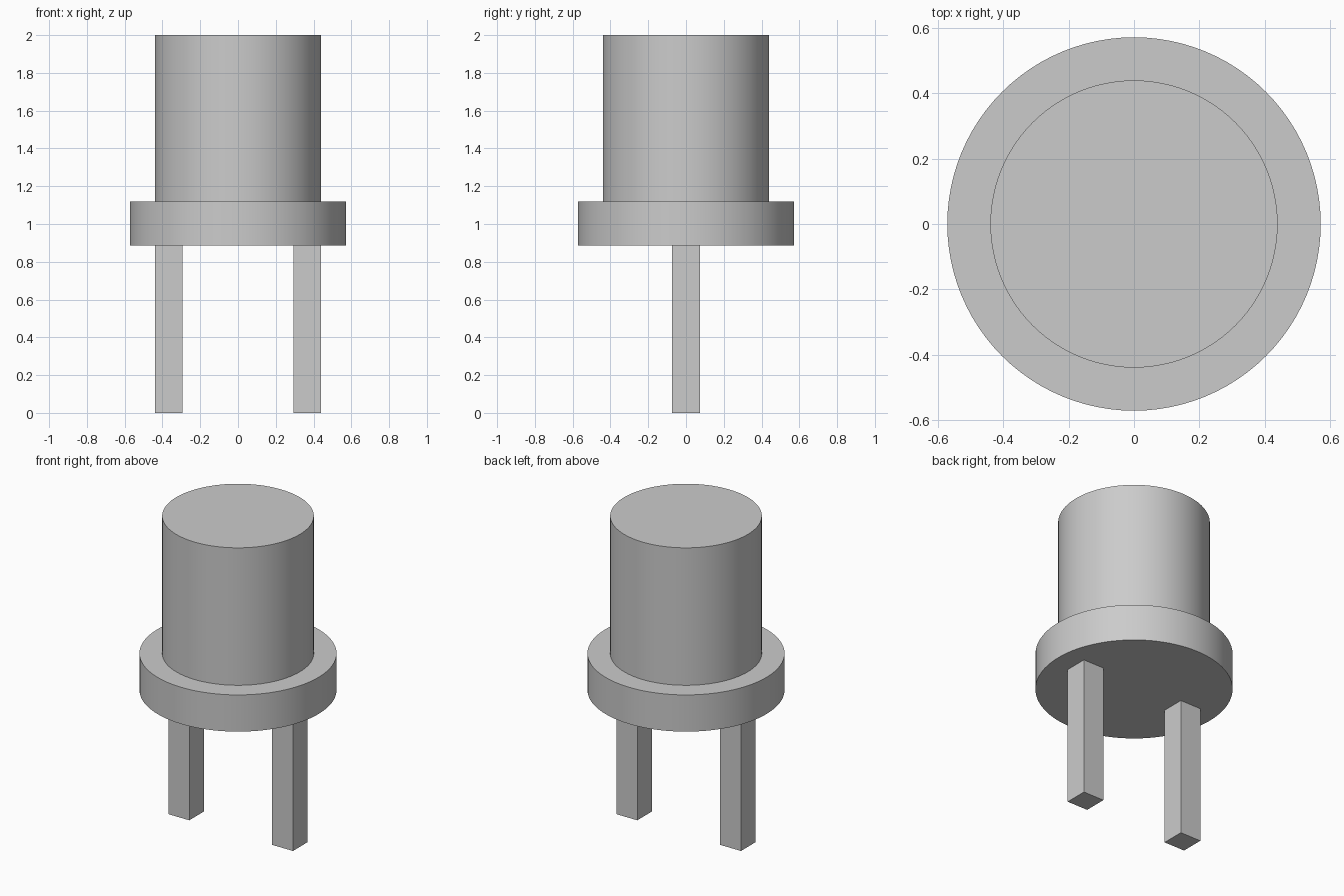
import bpy
import math

if "Cube" in bpy.data.objects:
    bpy.data.objects.remove(bpy.data.objects["Cube"], do_unlink=True)

# Single plain grey for every part
grey = bpy.data.materials.new("light_grey")
grey.use_nodes = True
colour = (0.6, 0.6, 0.6, 1)
grey.diffuse_color = colour
grey.node_tree.nodes["Principled BSDF"].inputs["Base Color"].default_value = colour

FLANGE_BOTTOM, FLANGE_TOP, TOP = 0.885, 1.12, 2.0
LEG_WIDTH, LEG_X = 0.147, 0.367


def finish(name):
    obj = bpy.context.object
    obj.name = name
    obj.data.materials.clear()
    obj.data.materials.append(grey)
    return obj


def cylinder(name, radius, bottom, top):
    bpy.ops.mesh.primitive_cylinder_add(
        vertices=96, radius=radius, depth=top - bottom,
        location=(0, 0, (bottom + top) / 2))
    bpy.ops.object.shade_smooth_by_angle(angle=math.radians(30))
    return finish(name)


def leg(name, x):
    bpy.ops.mesh.primitive_cube_add(size=1, location=(x, 0, FLANGE_BOTTOM / 2))
    obj = finish(name)
    obj.scale = (LEG_WIDTH, LEG_WIDTH, FLANGE_BOTTOM)
    bpy.ops.object.transform_apply(location=False, rotation=False, scale=True)
    return obj


# Round body standing on a wider flange
cylinder("flange", 0.572, FLANGE_BOTTOM, FLANGE_TOP)
cylinder("body", 0.44, FLANGE_TOP, TOP)

# Square legs under the flange
for side, sign in (("left", 1), ("right", -1)):
    leg(side + "_leg", sign * LEG_X)
